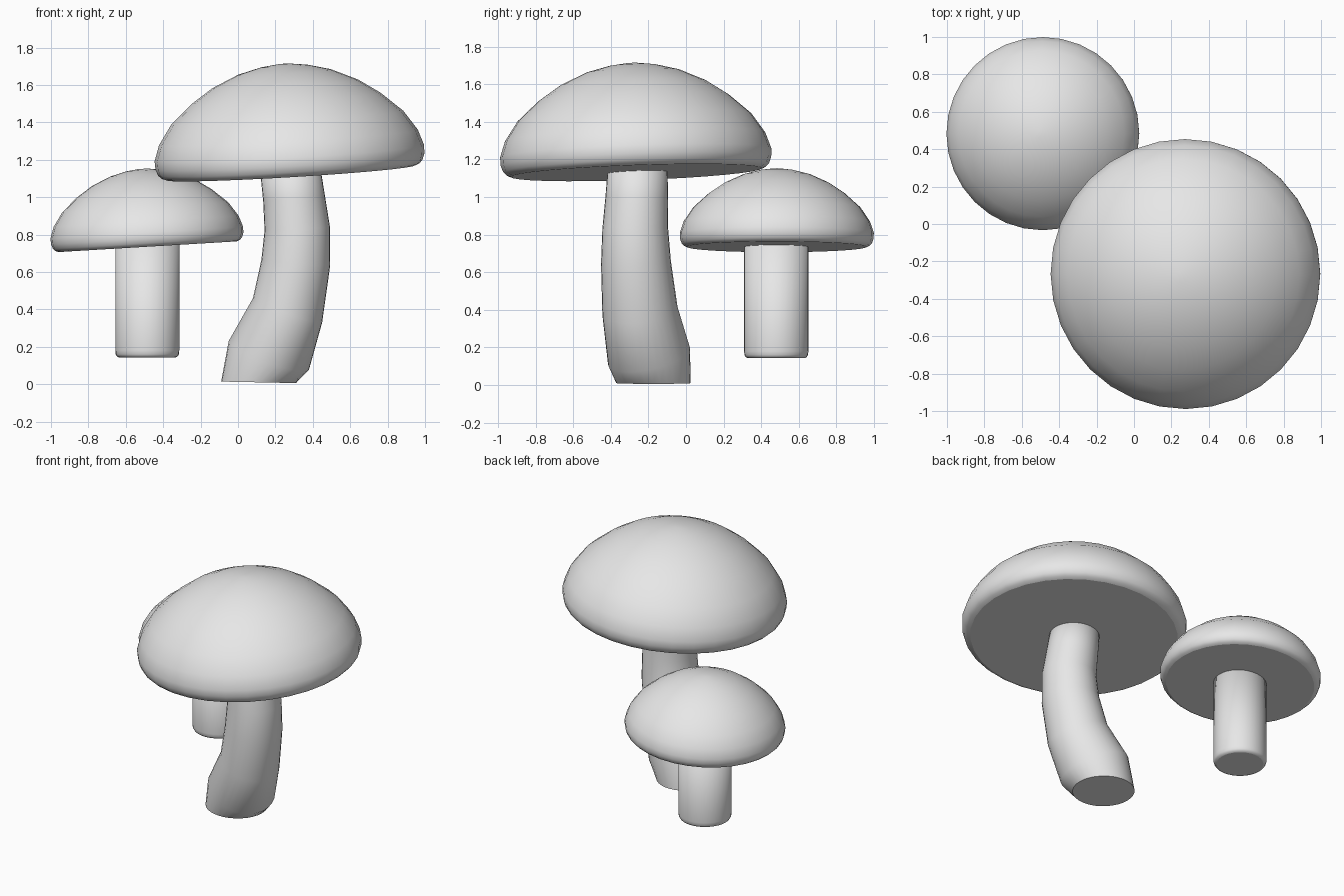
import bpy
import bmesh
import math
from mathutils import Vector

SIDES = 32

cube = bpy.data.objects.get("Cube")
if cube:
    bpy.data.objects.remove(cube, do_unlink=True)

# Single plain material
grey = bpy.data.materials.new("light_grey")
grey.use_nodes = True
colour = (0.8, 0.8, 0.8, 1)
grey.diffuse_color = colour
grey.node_tree.nodes["Principled BSDF"].inputs["Base Color"].default_value = colour


def loft(name, rings):
    """Skin elliptical rings (centre, rx, ry, slope_x, slope_y), with flat ends."""
    bm = bmesh.new()
    loops = []
    for centre, rx, ry, sx, sy in rings:
        loop = []
        for i in range(SIDES):
            a = math.tau * i / SIDES
            x, y = rx * math.cos(a), ry * math.sin(a)
            loop.append(bm.verts.new(Vector(centre) + Vector((x, y, sx * x + sy * y))))
        loops.append(loop)
    for low, high in zip(loops, loops[1:]):
        for i in range(SIDES):
            j = (i + 1) % SIDES
            bm.faces.new((low[i], low[j], high[j], high[i])).smooth = True
    bm.faces.new(loops[0][::-1])
    bm.faces.new(loops[-1]).smooth = True
    mesh = bpy.data.meshes.new(name)
    bm.to_mesh(mesh)
    bm.free()
    mesh.materials.append(grey)
    obj = bpy.data.objects.new(name, mesh)
    bpy.context.collection.objects.link(obj)
    return obj


# Domed cap outline: radius and height above the flat underside
CAP = [(.667, 0), (.69, .009), (.708, .027), (.72, .06), (.722, .105),
       (.693, .19), (.622, .295), (.505, .4), (.39, .477),
       (.25, .54), (.125, .572), (.03, .584)]


def cap(name, centre, scale, slope_x, slope_y):
    obj = loft(name, [((0, 0, h), r, r, 0, 0) for r, h in CAP])
    obj.location = centre
    obj.scale = (scale,) * 3
    obj.rotation_euler = (math.atan(slope_y), -math.atan(slope_x), 0)


cap("large_cap", (.281, -.264, 1.13), 1, .06, .035)
cap("small_cap", (-.483, .483, .735), .715, .06, 0)

# Bent stem of the large mushroom
loft("large_stem", [
    ((.11, -.173, .01), .2, .198, -.02, 0),
    ((.165, -.197, .155), .215, .218, -.35, .2),
    ((.265, -.245, .395), .185, .2, -.35, .1),
    ((.309, -.266, .65), .184, .186, -.08, .03),
    ((.317, -.27, .83), .175, .175, .05, 0),
    ((.3, -.262, .99), .165, .167, .1, -.04),
    ((.27, -.255, 1.22), .158, .155, .1, -.04),
])

# Straight stem of the small mushroom, with a rounded foot
FOOT = [(.15, .143), (.162, .148), (.169, .16), (.171, .18), (.171, .8)]
loft("small_stem", [((-.485, .48, z), r, r, 0, 0) for r, z in FOOT])
